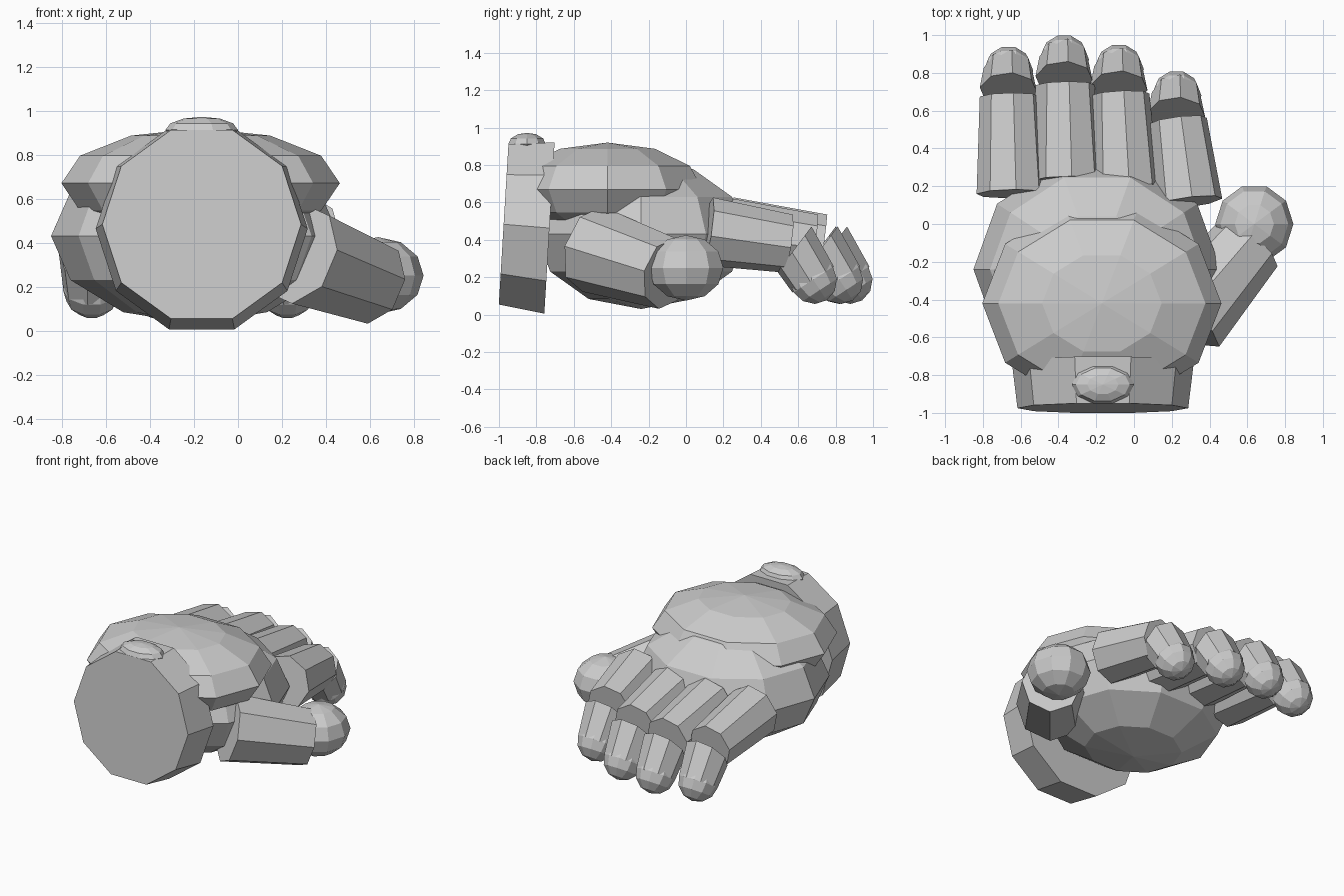
import bpy, bmesh
from math import sin, cos, pi, radians
from mathutils import Vector, Matrix, Euler

cube = bpy.data.objects.get("Cube")
if cube:
    bpy.data.objects.remove(cube, do_unlink=True)

grey = bpy.data.materials.new("light grey")
grey.use_nodes = True
grey.diffuse_color = (0.6, 0.6, 0.6, 1)
grey.node_tree.nodes["Principled BSDF"].inputs["Base Color"].default_value = (0.6, 0.6, 0.6, 1)


def loft(name, rings, sides, roll=0.0):
    """Skin a row of (centre, normal, radius) rings and cap both ends."""
    bm = bmesh.new()
    loops = []
    for centre, normal, radius in rings:
        turn = Vector(normal).to_track_quat('Z', 'Y')
        angles = [roll + 2 * pi * i / sides for i in range(sides)]
        loops.append([bm.verts.new(Vector(centre) + turn @ Vector((radius * cos(a), radius * sin(a), 0)))
                      for a in angles])
    for low, high in zip(loops, loops[1:]):
        for i in range(sides):
            j = (i + 1) % sides
            bm.faces.new((low[i], low[j], high[j], high[i]))
    bm.faces.new(loops[0][::-1])
    bm.faces.new(loops[-1])
    bmesh.ops.remove_doubles(bm, verts=bm.verts, dist=0.0005)
    bmesh.ops.recalc_face_normals(bm, faces=bm.faces)
    mesh = bpy.data.meshes.new(name)
    bm.to_mesh(mesh)
    bm.free()
    mesh.materials.append(grey)
    obj = bpy.data.objects.new(name, mesh)
    bpy.context.collection.objects.link(obj)
    return obj


def ball(name, centre, size, tilt=0.0, sides=10, bands=6):
    """Faceted ellipsoid, its pole tilted about x; size is given along its own axes."""
    rings = []
    for k in range(bands + 1):
        a = -pi / 2 + pi * k / bands
        rings.append(((0, 0, sin(a)), (0, 0, 1), max(cos(a), 0.00001)))
    obj = loft(name, rings, sides)
    obj.data.transform(Matrix.LocRotScale(Vector(centre), Euler((radians(tilt), 0, 0)), Vector(size)))
    return obj


# Wrist cuff and its button
loft("wrist", [((-0.165, -0.975, 0.483), (0, 1, -0.06), 0.452),
               ((-0.165, -0.73, 0.463), (0, 1, -0.06), 0.482)], 10)
ball("wrist_button", (-0.165, -0.85, 0.912), (0.165, 0.105, 0.06))

# Palm and the domed guard on the back of the hand
ball("palm", (-0.195, -0.24, 0.43), (0.655, 0.59, 0.4))
ball("hand_guard", (-0.17, -0.42, 0.67), (0.633, 0.535, 0.25))

# Thumb
thumb_base, thumb_end = Vector((0.27, -0.5, 0.35)), Vector((0.61, -0.1, 0.22))
axis = thumb_end - thumb_base
loft("thumb_segment", [(thumb_base, axis, 0.235), (thumb_end, axis, 0.195)], 8, radians(-4))
ball("thumb_tip", (0.637, 0.0, 0.25), (0.207, 0.21, 0.175))

# Fingers: name, base x, base y, end x, end y
fingers = [("outer", -0.65, 0.16, -0.66, 0.675),
           ("long", -0.355, 0.23, -0.365, 0.735),
           ("middle", -0.05, 0.19, -0.075, 0.685),
           ("inner", 0.285, 0.115, 0.23, 0.545)]
for name, bx, by, ex, ey in fingers:
    base, end = Vector((bx, by, 0.445)), Vector((ex, ey, 0.38))
    loft(name + "_finger_segment", [(base, end - base, 0.185), (end, end - base, 0.158)],
         8, radians(8))
    # Fingertip running into a ball
    knuckle = Vector((ex - 0.005, ey + 0.035, 0.35))
    tip = knuckle + Vector((0, 0.1, -0.163))
    loft(name + "_fingertip", [(knuckle, (0, 0.8, -0.6), 0.153),
                               (tip, tip - knuckle, 0.132)], 8, radians(8))
    ball(name + "_fingertip_end", tip, (0.132, 0.132, 0.132), tilt=-147)
